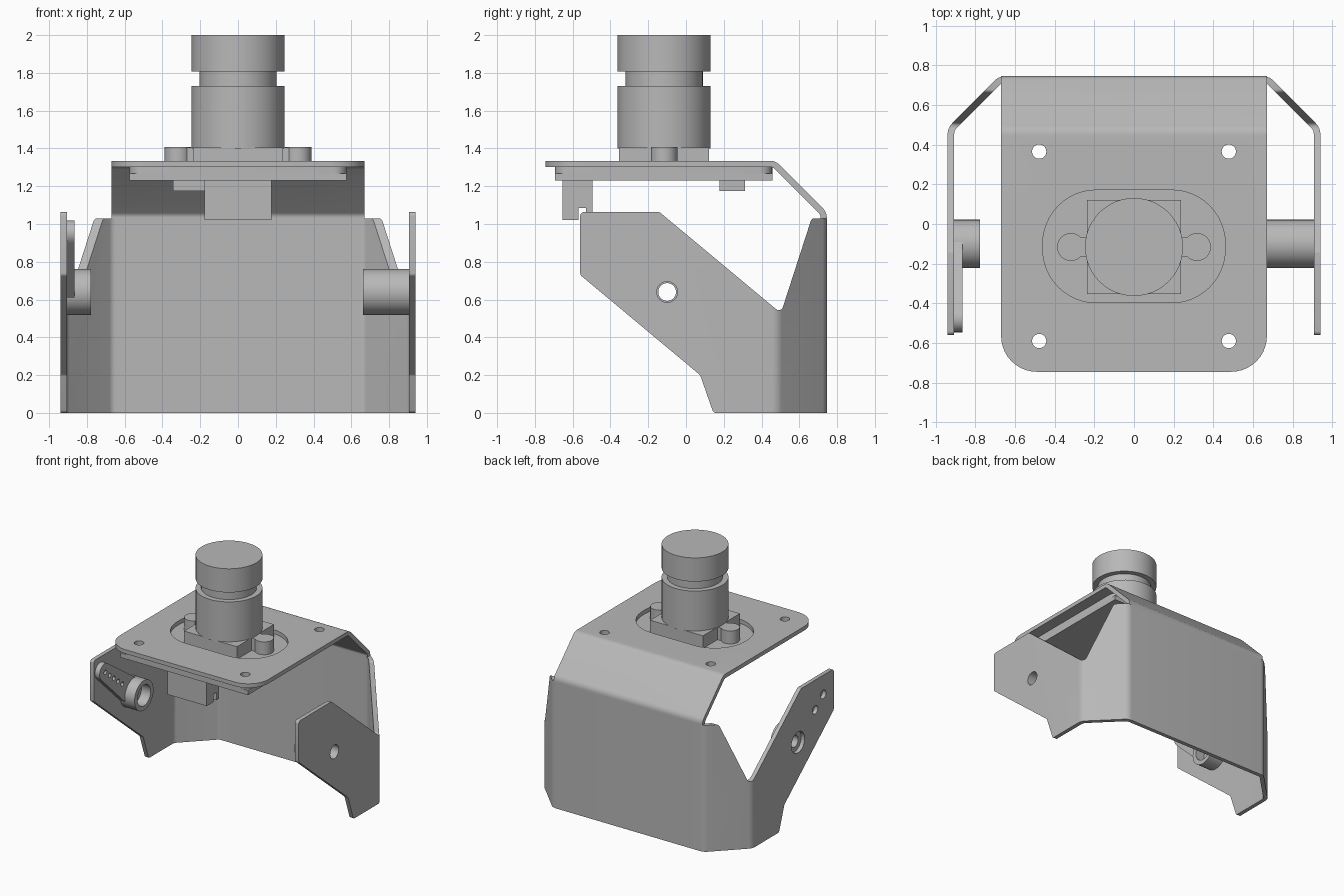
import bpy, bmesh
from math import cos, sin, pi, tan, radians
from mathutils import Vector

cube = bpy.data.objects.get("Cube")
if cube:
    bpy.data.objects.remove(cube, do_unlink=True)

grey = bpy.data.materials.new("mid grey")
grey.use_nodes = True
grey.diffuse_color = (0.48, 0.48, 0.48, 1)
grey.node_tree.nodes["Principled BSDF"].inputs["Base Color"].default_value = (0.48, 0.48, 0.48, 1)


def fillet(points, r, closed=True, steps=6):
    """Round every corner of a 2D outline with a circular arc."""
    pts = [Vector(p) for p in points]
    out = []
    for i, p in enumerate(pts):
        if not closed and i in (0, len(pts) - 1):
            out.append(p)
            continue
        a = (pts[i - 1] - p).normalized()
        b = (pts[(i + 1) % len(pts)] - p).normalized()
        turn = pi - a.angle(b)
        d = r * tan(turn / 2)
        w = cos(turn / 2)
        for k in range(steps + 1):
            t = k / steps
            q0, q1, q2 = (1 - t) ** 2, 2 * t * (1 - t) * w, t * t
            out.append((q0 * (p + a * d) + q1 * p + q2 * (p + b * d)) / (q0 + q1 + q2))
    return out


def sheet(path, r, thick):
    """Outline of a bent sheet of even thickness along an open path."""
    c = fillet(path, r, closed=False)
    left, right = [], []
    for i, p in enumerate(c):
        u = (p - c[i - 1]).normalized() if i else (c[1] - p).normalized()
        v = (c[i + 1] - p).normalized() if i < len(c) - 1 else u
        m = (u + v).normalized()
        n = Vector((-m.y, m.x)) * (thick / 2 / m.dot(u))
        left.append(p + n)
        right.append(p - n)
    return left + right[::-1]


def circle(a, b, r, n=32):
    return [(a + r * cos(2 * pi * k / n), b + r * sin(2 * pi * k / n)) for k in range(n)]


def rect(a0, a1, b0, b1):
    return [(a0, b0), (a1, b0), (a1, b1), (a0, b1)]


def prism(name, outline, axis, lo, hi):
    """Extrude an outline: axis x takes (y, z) points, axis z takes (x, y)."""
    bm = bmesh.new()
    place = (lambda p, t: (t, p[0], p[1])) if axis == "x" else (lambda p, t: (p[0], p[1], t))
    rings = [[bm.verts.new(place(p, t)) for p in outline] for t in (lo, hi)]
    n = len(outline)
    for i in range(n):
        j = (i + 1) % n
        bm.faces.new((rings[0][i], rings[0][j], rings[1][j], rings[1][i]))
    bm.faces.new(rings[0])
    bm.faces.new(rings[1])
    bmesh.ops.recalc_face_normals(bm, faces=bm.faces)
    mesh = bpy.data.meshes.new(name)
    bm.to_mesh(mesh)
    bm.free()
    mesh.materials.append(grey)
    obj = bpy.data.objects.new(name, mesh)
    bpy.context.collection.objects.link(obj)
    return obj


def carve(obj, cutters, operation="DIFFERENCE"):
    for cutter in cutters:
        mod = obj.modifiers.new("carve", "BOOLEAN")
        mod.operation = operation
        mod.solver = "EXACT"
        mod.object = cutter
        bpy.context.view_layer.objects.active = obj
        bpy.ops.object.modifier_apply(modifier=mod.name)
        bpy.data.objects.remove(cutter, do_unlink=True)


T = 0.033            # sheet thickness
PY, PZ = -0.10, 0.64  # tilt pivot
LY = -0.116          # lens axis
parts = []

# Bent wall: plan outline, trimmed to its side profile
plan = [(-0.923, -0.7), (-0.923, 0.478), (-0.673, 0.729),
        (0.673, 0.729), (0.923, 0.478), (0.923, -0.7)]
wall = prism("bent_wall", sheet(plan, 0.06, T), "z", -0.1, 1.2)
profile = [(-0.56, 0.73), (-0.56, 1.063), (-0.14, 1.063), (0.482, 0.545), (0.508, 0.545),
           (0.665, 1.03), (0.85, 1.03), (0.85, 0), (0.145, 0), (0.075, 0.2)]
carve(wall, [prism("trim", fillet(profile, 0.02, steps=4), "x", -1.2, 1.2)], "INTERSECT")

# Pivot and screw holes in the side walls
along = Vector((-cos(radians(39.5)), sin(radians(39.5))))
pivot = Vector((PY, PZ))
wall_holes = [prism("cut", circle(PY, PZ, 0.055), "x", 0.8, 1.1),
              prism("cut", circle(PY, PZ, 0.085), "x", -1.1, -0.8)]
for dist in (0.285, 0.42):
    q = pivot + along * dist
    wall_holes.append(prism("cut", circle(q.x, q.y, 0.035, 20), "x", -1.1, -0.8))
carve(wall, wall_holes)
parts.append(wall)


def screw_cutters():
    return [prism("cut", circle(x, y, 0.036, 24), "z", 1.1, 1.5)
            for x in (-0.478, 0.478) for y in (-0.59, 0.365)]


# Top plate folding down into the back wall
fold = [(0.729, 1.025), (0.729, 1.055), (0.467, 1.318), (-0.745, 1.318)]
top = prism("top_plate", sheet(fold, 0.05, T), "x", -0.67, 0.67)
front_round = fillet(rect(-0.67, 0.67, -0.745, 1.5), 0.18, steps=10)
carve(top, [prism("trim", front_round, "z", 0.9, 1.5)], "INTERSECT")
slot = fillet(rect(-0.46, 0.46, -0.397, 0.171), 0.27, steps=12)
carve(top, [prism("cut", slot, "z", 1.25, 1.45)] + screw_cutters())
parts.append(top)

# Circuit board with its thinner upper layer
board = prism("circuit_board", rect(-0.575, 0.575, -0.693, 0.457), "z", 1.23, 1.267)
spacer = prism("board_spacer", fillet(rect(-0.575, 0.575, -0.693, 0.457), 0.07), "z", 1.267, 1.302)
for layer in (board, spacer):
    carve(layer, screw_cutters())
    parts.append(layer)

# Connectors under the board
plug = [(-0.655, 1.02), (-0.57, 1.02), (-0.57, 1.085), (-0.53, 1.085), (-0.53, 1.02),
        (-0.495, 1.02), (-0.495, 1.235), (-0.655, 1.235)]
parts.append(prism("front_connector", plug, "x", -0.177, 0.177))
parts.append(prism("rear_connector", rect(-0.345, 0.05, 0.177, 0.313), "z", 1.175, 1.235))

# Lens holder with two screw ears
parts.append(prism("lens_holder", rect(-0.238, 0.238, LY - 0.238, LY + 0.238), "z", 1.29, 1.405))
for side, label in ((1, "left"), (-1, "right")):
    parts.append(prism(label + "_ear", circle(side * 0.318, LY, 0.07), "z", 1.29, 1.407))
    bridge = rect(*sorted((side * 0.2, side * 0.3)), LY - 0.05, LY + 0.05)
    parts.append(prism(label + "_ear_bridge", bridge, "z", 1.29, 1.405))

# Lens barrel, neck and cap
for name, r, lo, hi in (("lens_barrel", 0.247, 1.40, 1.73),
                        ("lens_neck", 0.205, 1.72, 1.82),
                        ("lens_cap", 0.247, 1.807, 2.0)):
    parts.append(prism(name, circle(0, LY, r, 48), "z", lo, hi))

# Pivot sleeve on the left wall
sleeve = prism("pivot_sleeve", circle(PY, PZ, 0.122, 40), "x", 0.663, 0.908)
carve(sleeve, [prism("cut", circle(PY, PZ, 0.055), "x", 0.6, 1)])
parts.append(sleeve)

# Servo horn on the right wall: boss with stepped bore, and a tapered arm
boss = prism("horn_boss", circle(PY, PZ, 0.122, 40), "x", -0.908, -0.777)
carve(boss, [prism("cut", circle(PY, PZ, 0.085), "x", -0.86, -0.7),
             prism("cut", circle(PY, PZ, 0.047), "x", -1, -0.8)])
parts.append(boss)
across = Vector((-along.y, along.x))
tip = pivot + along * 0.49
arm_outline = [pivot + along * 0.07 + across * 0.1, pivot + along * 0.07 - across * 0.1]
for k in range(13):
    a = -pi / 2 + pi * k / 12
    arm_outline.append(tip + (along * cos(a) + across * sin(a)) * 0.068)
arm = prism("horn_arm", arm_outline, "x", -0.908, -0.865)
arm_holes = []
for k in range(5):
    q = pivot + along * (0.2 + 0.07 * k)
    arm_holes.append(prism("cut", circle(q.x, q.y, 0.018, 12), "x", -1, -0.8))
carve(arm, arm_holes)
parts.append(arm)

# Smooth curved faces, keep edges sharp
for obj in bpy.context.view_layer.objects:
    obj.select_set(obj in parts)
bpy.context.view_layer.objects.active = parts[0]
bpy.ops.object.shade_smooth_by_angle(angle=radians(30))
